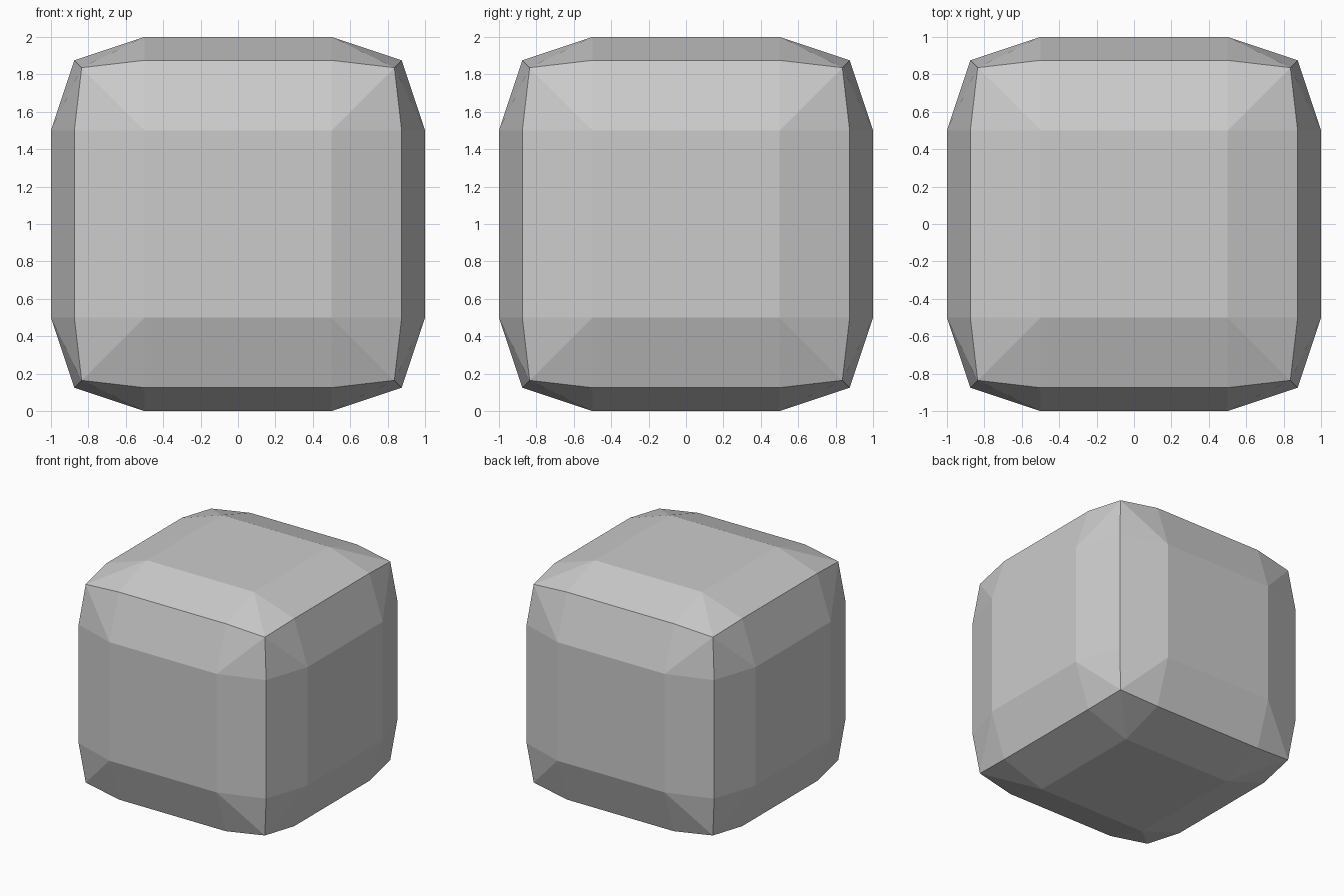
import bpy, bmesh

if "Cube" in bpy.data.objects:
    bpy.data.objects.remove(bpy.data.objects["Cube"])

# Reach of a vertex along its outer axes: flat face, rounded edge, corner
REACH = {1: 1.0, 2: 0.875, 3: 0.836}
INNER = 0.5

# Cube with each face cut into a 3 x 3 grid
bm = bmesh.new()
bmesh.ops.create_cube(bm, size=2)
bmesh.ops.subdivide_edges(bm, edges=bm.edges[:], cuts=2, use_grid_fill=True)

# Pull edges and corners inward to round the cube
kind = {}
for v in bm.verts:
    outer = [abs(c) > 0.9 for c in v.co]
    kind[v] = sum(outer)
    v.co = [(REACH[sum(outer)] if o else INNER) * (1 if c > 0 else -1)
            for c, o in zip(v.co, outer)]

# Crease each bent corner quad from the cube corner to the flat face
for f in bm.faces[:]:
    corner = [v for v in f.verts if kind[v] == 3]
    flat = [v for v in f.verts if kind[v] == 1]
    if len(corner) == 1 and len(flat) == 1:
        bmesh.utils.face_split(f, corner[0], flat[0])

# Stand it on the ground
bmesh.ops.translate(bm, verts=bm.verts[:], vec=(0, 0, 1))
bmesh.ops.recalc_face_normals(bm, faces=bm.faces[:])

mesh = bpy.data.meshes.new("rounded_cube")
bm.to_mesh(mesh)
bm.free()
bpy.context.collection.objects.link(bpy.data.objects.new("rounded_cube", mesh))
